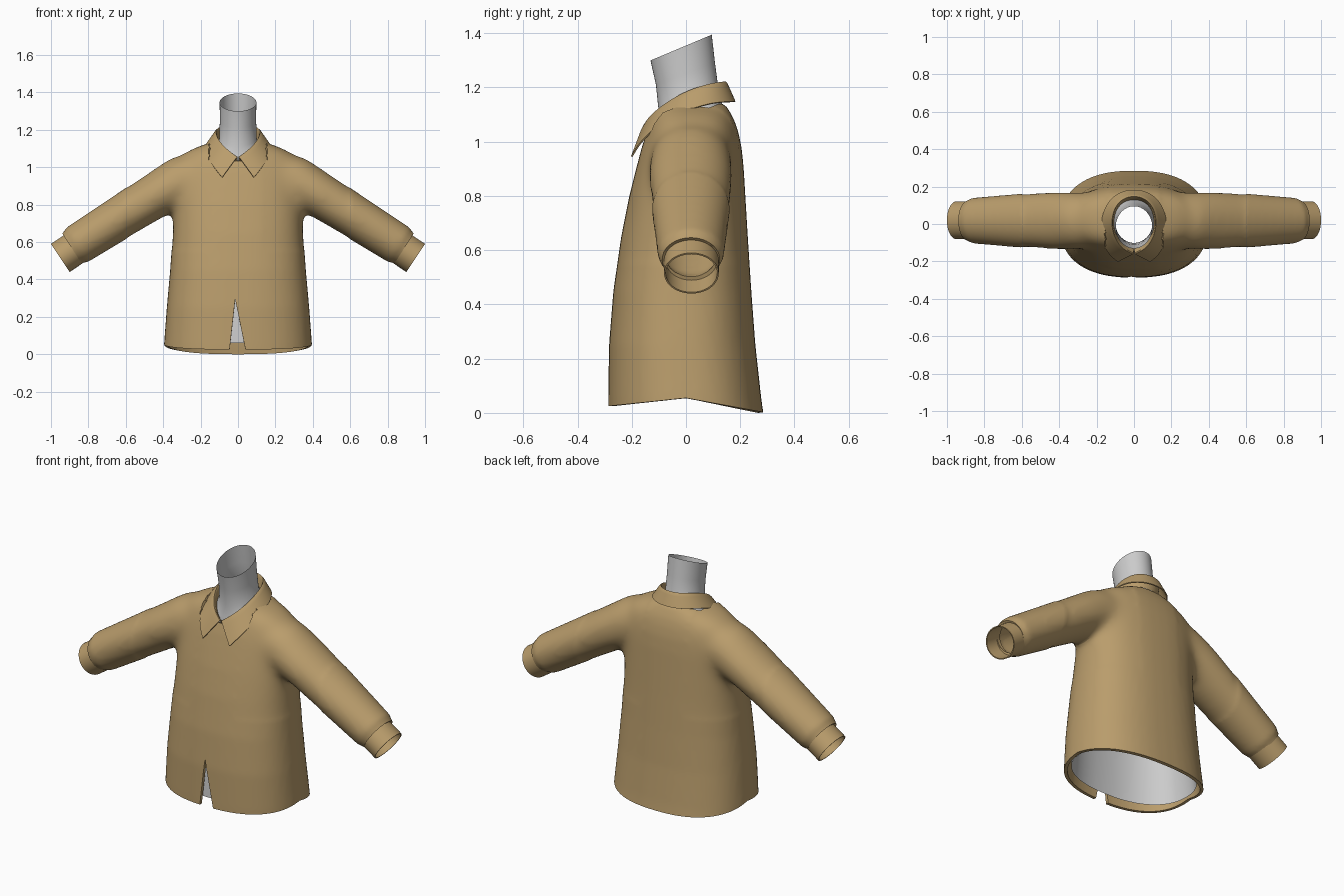
import bpy, bmesh, math
from mathutils import Vector

if "Cube" in bpy.data.objects:
    bpy.data.objects.remove(bpy.data.objects["Cube"], do_unlink=True)


def material(name, rgb):
    mat = bpy.data.materials.new(name)
    mat.use_nodes = True
    mat.diffuse_color = (*rgb, 1)
    bsdf = mat.node_tree.nodes["Principled BSDF"]
    bsdf.inputs["Base Color"].default_value = (*rgb, 1)
    bsdf.inputs["Roughness"].default_value = 0.8
    return mat


TAN = material("tan cloth", (0.49, 0.337, 0.15))
GREY = material("light grey", (0.6, 0.6, 0.6))


def ring(centre, u, v, power=2.0, sides=48):
    """Superellipse loop spanned by the half-axes u and v."""
    pts = []
    for i in range(sides):
        a = 2 * math.pi * i / sides
        c, s = math.cos(a), math.sin(a)
        pts.append(Vector(centre)
                   + Vector(u) * math.copysign(abs(c) ** (2 / power), c)
                   + Vector(v) * math.copysign(abs(s) ** (2 / power), s))
    return pts


def loft(bm, rings, caps=False):
    loops = [[bm.verts.new(p) for p in r] for r in rings]
    n = len(loops[0])
    for a, b in zip(loops, loops[1:]):
        for i in range(n):
            j = (i + 1) % n
            bm.faces.new((a[i], a[j], b[j], b[i]))
    if caps:
        bm.faces.new(loops[0])
        bm.faces.new(loops[-1])


def to_object(bm, name, mat):
    bmesh.ops.recalc_face_normals(bm, faces=bm.faces[:])
    mesh = bpy.data.meshes.new(name)
    bm.to_mesh(mesh)
    bm.free()
    mesh.materials.append(mat)
    obj = bpy.data.objects.new(name, mesh)
    bpy.context.collection.objects.link(obj)
    return obj


def modify(obj, kind, **settings):
    mod = obj.modifiers.new(kind.title(), kind)
    for key, value in settings.items():
        setattr(mod, key, value)


def bake(obj):
    """Apply the modifiers and shade smoothly with sharp edges kept."""
    bpy.context.view_layer.update()
    graph = bpy.context.evaluated_depsgraph_get()
    mesh = bpy.data.meshes.new_from_object(obj.evaluated_get(graph))
    obj.modifiers.clear()
    obj.data = mesh
    bpy.ops.object.select_all(action="DESELECT")
    obj.select_set(True)
    bpy.context.view_layer.objects.active = obj
    bpy.ops.object.shade_smooth_by_angle(angle=math.radians(40))


def cut(bm, point, normal, where):
    """Slice the faces chosen by where along a plane."""
    faces = [f for f in bm.faces if where(f.calc_center_median())]
    geom = faces + list({e for f in faces for e in f.edges}) \
        + list({v for f in faces for v in f.verts})
    bmesh.ops.bisect_plane(bm, geom=geom, dist=1e-5, plane_co=point, plane_no=normal)


def drop(bm, where):
    faces = [f for f in bm.faces if where(f.calc_center_median())]
    bmesh.ops.delete(bm, geom=faces, context="FACES")


# Shirt: torso and sleeves as solids, fused into one skin
TORSO = [  # height, half width, front y, back y
    (-0.10, 0.402, -0.287, 0.300), (0.05, 0.396, -0.287, 0.278),
    (0.25, 0.381, -0.284, 0.256), (0.45, 0.363, -0.268, 0.241),
    (0.65, 0.349, -0.239, 0.228), (0.80, 0.345, -0.209, 0.219),
    (0.90, 0.345, -0.184, 0.213), (0.98, 0.340, -0.163, 0.205),
    (1.04, 0.325, -0.143, 0.192), (1.08, 0.285, -0.130, 0.178),
    (1.11, 0.220, -0.118, 0.162), (1.14, 0.130, -0.110, 0.145)]
SLEEVE = [  # x, z, radius across, radius in y
    (0.15, 0.97, 0.110, 0.130), (0.28, 0.94, 0.138, 0.152),
    (0.41, 0.868, 0.124, 0.158), (0.62, 0.737, 0.116, 0.143),
    (0.862, 0.584, 0.109, 0.122), (0.886, 0.567, 0.094, 0.105),
    (0.930, 0.538, 0.092, 0.103)]

bm = bmesh.new()
loft(bm, [ring((0, (f + b) / 2, z), (w, 0, 0), (0, (b - f) / 2, 0), 2.4)
          for z, w, f, b in TORSO], caps=True)
for side in (-1, 1):
    loft(bm, [ring((side * x, 0.018, z), (side * r * 0.54, 0, r * 0.84), (0, ry, 0))
              for x, z, r, ry in SLEEVE], caps=True)
shirt = to_object(bm, "shirt", TAN)
modify(shirt, "REMESH", mode="VOXEL", voxel_size=0.015)
bake(shirt)

bm = bmesh.new()
bm.from_mesh(shirt.data)


def relax(verts, times):
    for _ in range(times):
        bmesh.ops.smooth_vert(bm, verts=verts, factor=0.5,
                              use_axis_x=True, use_axis_y=True, use_axis_z=True)


relax(bm.verts[:], 3)
relax([v for v in bm.verts if 0.14 < abs(v.co.x) < 0.6 and v.co.z > 0.55], 28)


# Hem: drops to the front and further to the back
def hem(y):
    return 0.055 + (0.105 * y if y < 0 else -0.184 * y)


cut(bm, (0, 0, 0), (0, 1, 0), lambda c: c.z < 0.15)
cut(bm, (0, 0, 0.055), (0, -0.105, 1), lambda c: c.y < 0 and c.z < 0.15)
cut(bm, (0, 0, 0.055), (0, 0.184, 1), lambda c: c.y > 0 and c.z < 0.15)
drop(bm, lambda c: c.z < hem(c.y))

# Front slit
apex = Vector((-0.015, -0.28, 0.295))
left_n, right_n = Vector((0.27, 0, -0.03)), Vector((0.27, 0, 0.055))
for n in (left_n, right_n):
    cut(bm, apex, n, lambda c: c.y < -0.1 and c.z < 0.31 and abs(c.x) < 0.1)
drop(bm, lambda c: c.y < -0.1 and c.z < apex.z
     and (c - apex).dot(left_n) > 0 and (c - apex).dot(right_n) < 0)

# Neck opening and sleeve ends
neck_p, neck_n = Vector((0, -0.14, 1.035)), Vector((0, -0.4, 1))
cut(bm, neck_p, neck_n, lambda c: abs(c.x) < 0.155 and c.z > 0.95)
drop(bm, lambda c: abs(c.x) < 0.155 and c.z > 0.95 and (c - neck_p).dot(neck_n) > 0)
for side in (-1, 1):
    p, n = Vector((side * 0.888, 0, 0.566)), Vector((side * 0.84, 0, -0.54))
    cut(bm, p, n, lambda c: c.x * side > 0.75)
    drop(bm, lambda c: c.x * side > 0.75 and (c - p).dot(n) > 0)
bm.to_mesh(shirt.data)
bm.free()
modify(shirt, "SOLIDIFY", thickness=0.018, offset=-1)
bake(shirt)

# Cuffs
for side, name in ((1, "left_cuff"), (-1, "right_cuff")):
    bm = bmesh.new()
    loft(bm, [ring((side * x, 0.02, z), (side * 0.05, 0, 0.075), (0, 0.101, 0))
              for x, z in ((0.858, 0.577), (0.905, 0.545), (0.95, 0.515))])
    cuff = to_object(bm, name, TAN)
    modify(cuff, "SOLIDIFY", thickness=0.006, offset=-1)
    bake(cuff)

# Folded collar: stand base, fold line and outer edge, from front to back
STAND = [(0.004, -0.135, 1.03), (0.05, -0.115, 1.05), (0.095, -0.065, 1.08),
         (0.113, 0, 1.11), (0.098, 0.075, 1.13), (0.058, 0.12, 1.14), (0, 0.135, 1.145)]
FOLD = [(0.004, -0.158, 1.056), (0.058, -0.135, 1.095), (0.103, -0.078, 1.142),
        (0.123, 0, 1.188), (0.108, 0.085, 1.215), (0.062, 0.137, 1.222), (0, 0.152, 1.222)]
EDGE = [(0.085, -0.2, 0.945), (0.13, -0.168, 1.0), (0.168, -0.1, 1.062),
        (0.179, 0, 1.115), (0.153, 0.1, 1.145), (0.088, 0.168, 1.147), (0, 0.186, 1.147)]
bm = bmesh.new()
rows = [[bm.verts.new(p) for p in row] for row in (STAND, FOLD, EDGE)]
for a, b in zip(rows, rows[1:]):
    for i in range(len(a) - 1):
        bm.faces.new((a[i], a[i + 1], b[i + 1], b[i]))
crease = bm.edges.layers.float.new("crease_edge")
for a, b in zip(rows[1], rows[1][1:]):
    bm.edges.get((a, b))[crease] = 0.75
collar = to_object(bm, "collar", TAN)
modify(collar, "MIRROR")
modify(collar, "SUBSURF", levels=3, render_levels=3, boundary_smooth="PRESERVE_CORNERS")
modify(collar, "SOLIDIFY", thickness=0.006, offset=0)
bake(collar)

# Inner body with open neck
BODY = [  # height, centre y, half width, half depth, tilt
    (0.06, 0, 0.365, 0.25, 0), (0.4, -0.01, 0.335, 0.222, 0), (0.7, 0, 0.318, 0.195, 0),
    (0.9, 0.015, 0.31, 0.16, 0), (1.0, 0.025, 0.27, 0.135, 0.1),
    (1.05, 0.018, 0.19, 0.13, 0.2), (1.09, 0.015, 0.13, 0.122, 0.3),
    (1.15, 0.01, 0.1, 0.111, 0.32), (1.25, -0.002, 0.097, 0.109, 0.36),
    (1.347, -0.018, 0.098, 0.113, 0.42)]
bm = bmesh.new()
loft(bm, [ring((0, y, z), (w, 0, 0), (0, d, d * tilt), 2.3 if z < 1.1 else 2)
          for z, y, w, d, tilt in BODY])
bake(to_object(bm, "inner_body", GREY))
